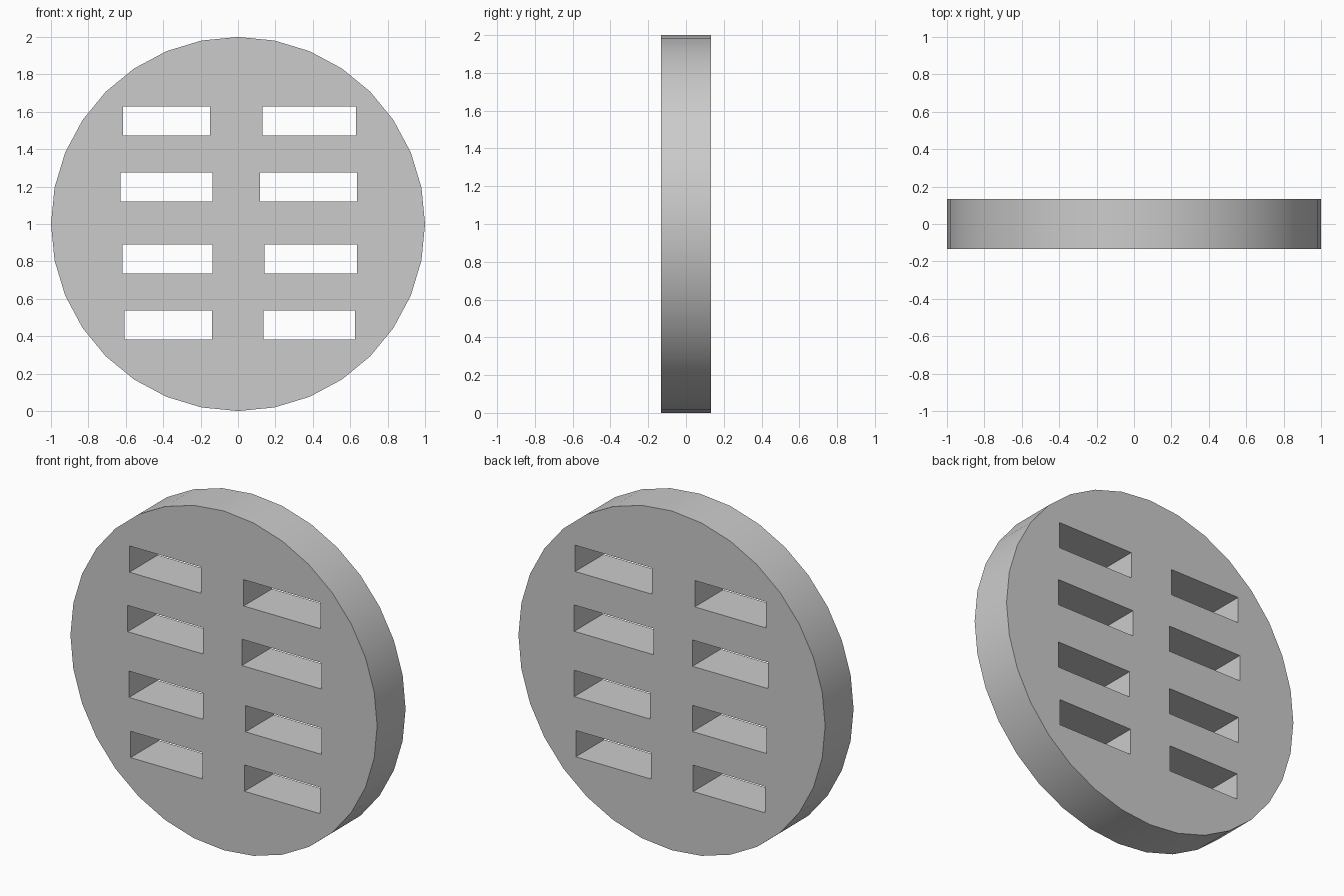
import bpy, bmesh, math
from mathutils import Matrix, Vector

if "Cube" in bpy.data.objects:
    bpy.data.objects.remove(bpy.data.objects["Cube"])

DEPTH = 0.265
SLOT_HEIGHT = 0.155

# Round plate standing upright
bpy.ops.mesh.primitive_cylinder_add(vertices=32, radius=1, depth=DEPTH,
                                    location=(0, 0, 1), rotation=(math.pi / 2, 0, 0))
plate = bpy.context.object
plate.name = "slotted_disc"
bpy.ops.object.transform_apply(location=True, rotation=True, scale=True)

# Slot rows: centre height, then left and right slot x ranges
rows = [
    (1.552, (-0.615, -0.15), (0.13, 0.63)),
    (1.198, (-0.627, -0.135), (0.118, 0.636)),
    (0.813, (-0.618, -0.135), (0.142, 0.636)),
    (0.461, (-0.608, -0.14), (0.135, 0.626)),
]
bm = bmesh.new()
for z, *spans in rows:
    for x0, x1 in spans:
        size = Matrix.Diagonal((x1 - x0, 1, SLOT_HEIGHT, 1))
        bmesh.ops.create_cube(bm, size=1,
                              matrix=Matrix.Translation(Vector(((x0 + x1) / 2, 0, z))) @ size)
mesh = bpy.data.meshes.new("slot_cutter")
bm.to_mesh(mesh)
bm.free()
cutter = bpy.data.objects.new("slot_cutter", mesh)
bpy.context.collection.objects.link(cutter)
cutter.hide_render = True

# Cut the slots through the plate
cut = plate.modifiers.new("slots", 'BOOLEAN')
cut.operation = 'DIFFERENCE'
cut.solver = 'EXACT'
cut.object = cutter
bpy.context.view_layer.objects.active = plate
bpy.ops.object.modifier_apply(modifier=cut.name)
bpy.data.objects.remove(cutter)

# Smooth rim, sharp face edges
bpy.ops.object.shade_smooth_by_angle(angle=math.radians(30))
